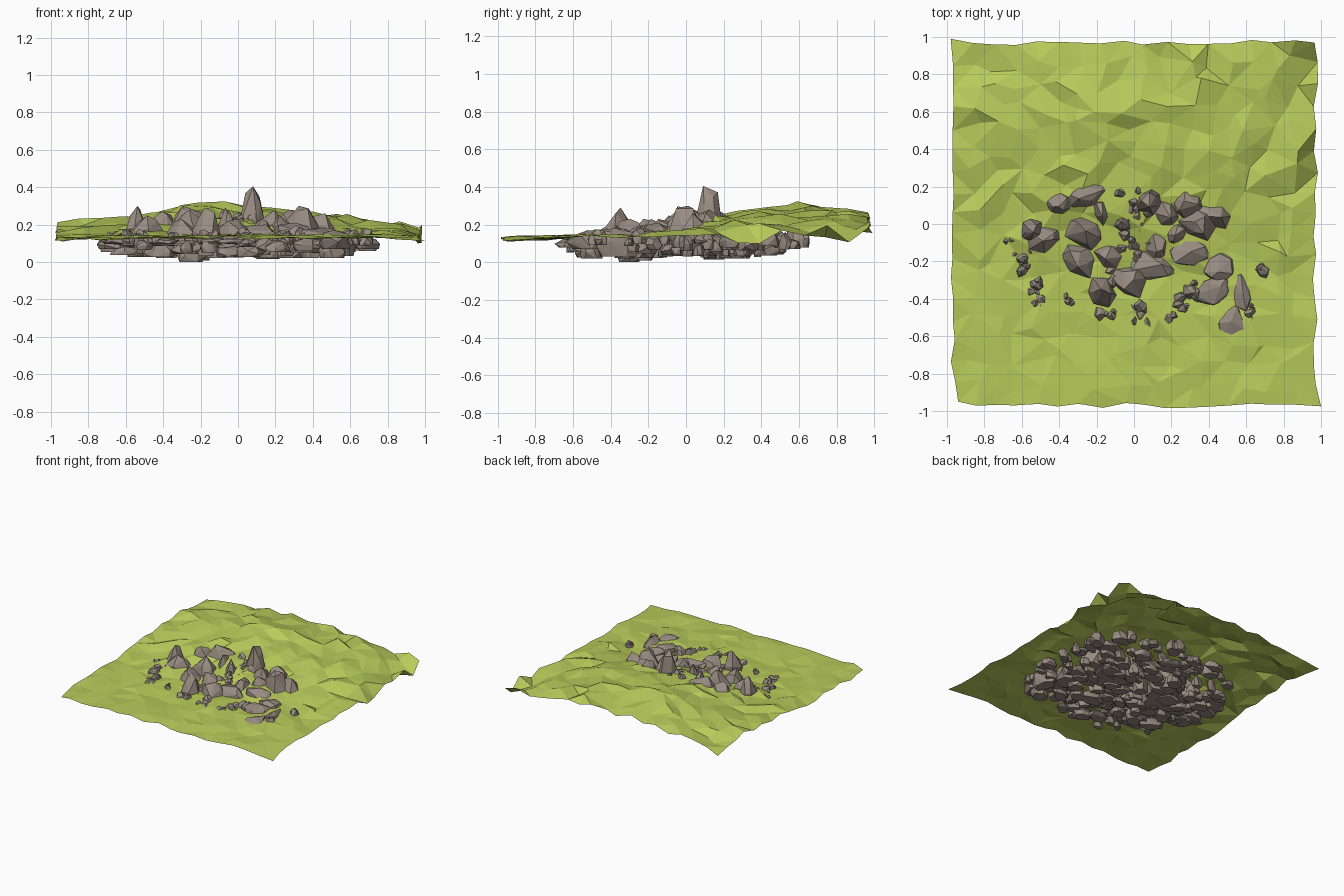
import bpy, bmesh, math, random
from mathutils import Vector, geometry

if "Cube" in bpy.data.objects:
    bpy.data.objects.remove(bpy.data.objects["Cube"])

random.seed(11)
R = random.uniform


def material(name, col):
    m = bpy.data.materials.new(name)
    m.diffuse_color = (*col, 1)
    m.use_nodes = True
    m.node_tree.nodes["Principled BSDF"].inputs["Base Color"].default_value = m.diffuse_color
    return m


GRASS = material("grass green", (0.485, 0.60, 0.105))
STONE = material("warm grey stone", (0.315, 0.262, 0.222))

# Coarse ground heights: rows from front to back, columns from left to right
HEIGHTS = [
    (.115, .13, .13, .13, .13, .12),
    (.12, .13, .135, .14, .14, .13),
    (.13, .14, .15, .15, .15, .14),
    (.16, .19, .255, .25, .22, .13),
    (.20, .25, .31, .285, .24, .15),
    (.13, .22, .24, .24, .23, .12),
]


def ground(x, y):
    """Smoothly interpolated ground height."""
    u = min(max((x + 1) * 2.5, 0), 4.999)
    v = min(max((y + 1) * 2.5, 0), 4.999)
    i, j = int(u), int(v)
    s, t = u - i, v - j
    a = HEIGHTS[j][i] * (1 - s) + HEIGHTS[j][i + 1] * s
    b = HEIGHTS[j + 1][i] * (1 - s) + HEIGHTS[j + 1][i + 1] * s
    return a * (1 - t) + b * t


def finish(bm, name, mat):
    me = bpy.data.meshes.new(name)
    bmesh.ops.recalc_face_normals(bm, faces=bm.faces)
    bm.to_mesh(me)
    bm.free()
    me.materials.append(mat)
    ob = bpy.data.objects.new(name, me)
    bpy.context.collection.objects.link(ob)
    return ob


# Grass sheet: irregular triangles over a jittered grid
N = 17
pts = []
for j in range(N + 1):
    for i in range(N + 1):
        x, y = -0.97 + 1.94 * i / N, -0.97 + 1.94 * j / N
        edge = i in (0, N) or j in (0, N)
        k = 0.014 if edge else 0.047
        pts.append(Vector((x + R(-k, k), y + R(-k, k))))
pts[0].xy = (-0.94, -0.95)
pts[N].xy = (1.0, -0.975)
pts[-1 - N].xy = (-0.98, 0.99)
pts[-1].xy = (0.965, 0.97)
ring = ([i for i in range(N)] + [j * (N + 1) + N for j in range(N)]
        + [N * (N + 1) + i for i in range(N, 0, -1)] + [j * (N + 1) for j in range(N, 0, -1)])
vs, _, fs, *_ = geometry.delaunay_2d_cdt(
    pts, [(ring[k], ring[(k + 1) % len(ring)]) for k in range(len(ring))], [], 1, 1e-5)
bm = bmesh.new()
bv = []
for v in vs:
    rough = 0.011 if v.y < -0.2 else 0.024
    if v.x > 0.85 and v.y > 0.2:          # ragged rear right edge
        rough = 0.06
    z = ground(v.x, v.y) + R(-rough, rough)
    bv.append(bm.verts.new((v.x, v.y, min(max(z, 0.08), 0.34))))
for f in fs:
    bm.faces.new([bv[i] for i in f])
sheet = finish(bm, "grass_ground", GRASS)
if sum(p.normal.z for p in sheet.data.polygons) < 0:
    sheet.data.flip_normals()


def rock(bm, x, y, rx, ry, z0, z1, n=7, peak=0.55):
    """Angular boulder: hull of three uneven rings and an off-centre tip."""
    turn, yaw = R(0, 6.3), R(-.5, .5)
    new = []
    for h, r in ((0, 0.85), (0.4, 1.0), (0.78, peak + 0.12)):
        for k in range(n):
            a = turn + (k + R(-.3, .3)) * math.tau / n
            q = r * R(0.75, 1.1)
            dx, dy = rx * q * math.cos(a), ry * q * math.sin(a)
            z = z0 + (z1 - z0) * (h + (R(-.16, .16) if h else 0))
            new.append(bm.verts.new((x + dx * math.cos(yaw) - dy * math.sin(yaw),
                                     y + dx * math.sin(yaw) + dy * math.cos(yaw), z)))
    new.append(bm.verts.new((x + R(-.35, .35) * rx, y + R(-.35, .35) * ry, z1)))
    res = bmesh.ops.convex_hull(bm, input=new)
    junk = {g for g in res["geom_interior"] + res["geom_unused"]
            if isinstance(g, bmesh.types.BMVert)}
    bmesh.ops.delete(bm, geom=list(junk), context='VERTS')


# Main boulders: x, y, half width, half depth, top
BOULDERS = [
    (-.25, .16, .14, .09, .30), (-.40, .11, .11, .07, .27), (-.49, -.07, .12, .09, .25),
    (-.55, -.03, .06, .07, .30), (-.25, -.05, .13, .12, .28), (-.17, .07, .08, .09, .28),
    (-.30, -.20, .12, .11, .23), (-.13, -.17, .10, .08, .23), (-.17, -.36, .09, .08, .29),
    (-.02, -.30, .13, .10, .23), (.08, .12, .08, .08, .405), (-.06, .00, .06, .06, .29),
    (.17, .06, .10, .10, .28), (.29, .11, .10, .10, .28), (.42, .05, .14, .09, .26),
    (.35, .00, .10, .10, .30), (.12, -.11, .09, .11, .23), (.23, -.05, .11, .08, .25),
]
# Lower slabs spilling to the front right
SLABS = [
    (.10, -.22, .15, .09, .20), (.30, -.15, .14, .09, .21), (.46, -.24, .10, .09, .19),
    (.43, -.36, .13, .08, .18), (.57, -.36, .07, .12, .18), (.52, -.53, .08, .11, .17),
]
bm = bmesh.new()
for x, y, rx, ry, top in BOULDERS:
    rock(bm, x, y, rx * 1.06, ry * 1.06, R(.04, .09), top, 6, 0.42)
for x, y, rx, ry, top in SLABS:
    rock(bm, x, y, rx, ry, R(.03, .08), top, 7, 0.72)
finish(bm, "boulders", STONE)

# Loose stones around the boulders: x, y, cluster radius, count
bm = bmesh.new()
for x, y, spread, count in [
        (-.59, -.20, .06, 7), (-.50, -.38, .07, 8), (-.34, -.41, .04, 4), (-.16, -.48, .05, 5),
        (.02, -.41, .05, 5), (.02, -.52, .06, 3), (.27, -.42, .07, 7), (.34, -.36, .05, 4),
        (.69, -.24, .04, 4), (.62, -.46, .05, 3), (.0, -.12, .10, 12), (.02, .1, .12, 10),
        (-.1, -.28, .1, 6), (-.66, -.08, .04, 2), (.2, -.48, .04, 2)]:
    for _ in range(count):
        a, d = R(0, 6.3), spread * R(.1, 1)
        px, py, s = x + d * math.cos(a), y + d * math.sin(a), R(.018, .045)
        g = ground(px, py)
        rock(bm, px, py, s * R(.8, 1.4), s, g - .05, g + s * R(.4, 1.1), 5)
finish(bm, "loose_stones", STONE)

# Flat-bottomed rubble under the grass, seen from below
bm = bmesh.new()
for k in range(150):
    a, d = k * 2.39996, math.sqrt((k + 6) / 156)
    px, py = .74 * d * math.cos(a) + R(-.04, .04), .64 * d * math.sin(a) + R(-.04, .04)
    s = R(.04, .10) * (1.1 - .3 * d)
    z0 = R(.02, .07) + (.03 if d > .8 else 0)
    top = min(ground(px, py) - R(.01, .03), z0 + R(.05, .11))
    rock(bm, px, py, s * R(.9, 1.5), s * R(.6, 1), z0, max(z0 + .03, top), 6)
# The deepest stones, resting on the floor
for x, y, r, z in [(-.25, -.3, .09, 0), (-.2, -.22, .06, .008), (-.38, .2, .07, .02),
                   (.15, .15, .08, .015), (.32, .25, .08, .02), (.5, -.5, .08, .02)]:
    rock(bm, x, y, r, r * .8, z, .11, 7, .7)
finish(bm, "buried_rubble", STONE)
